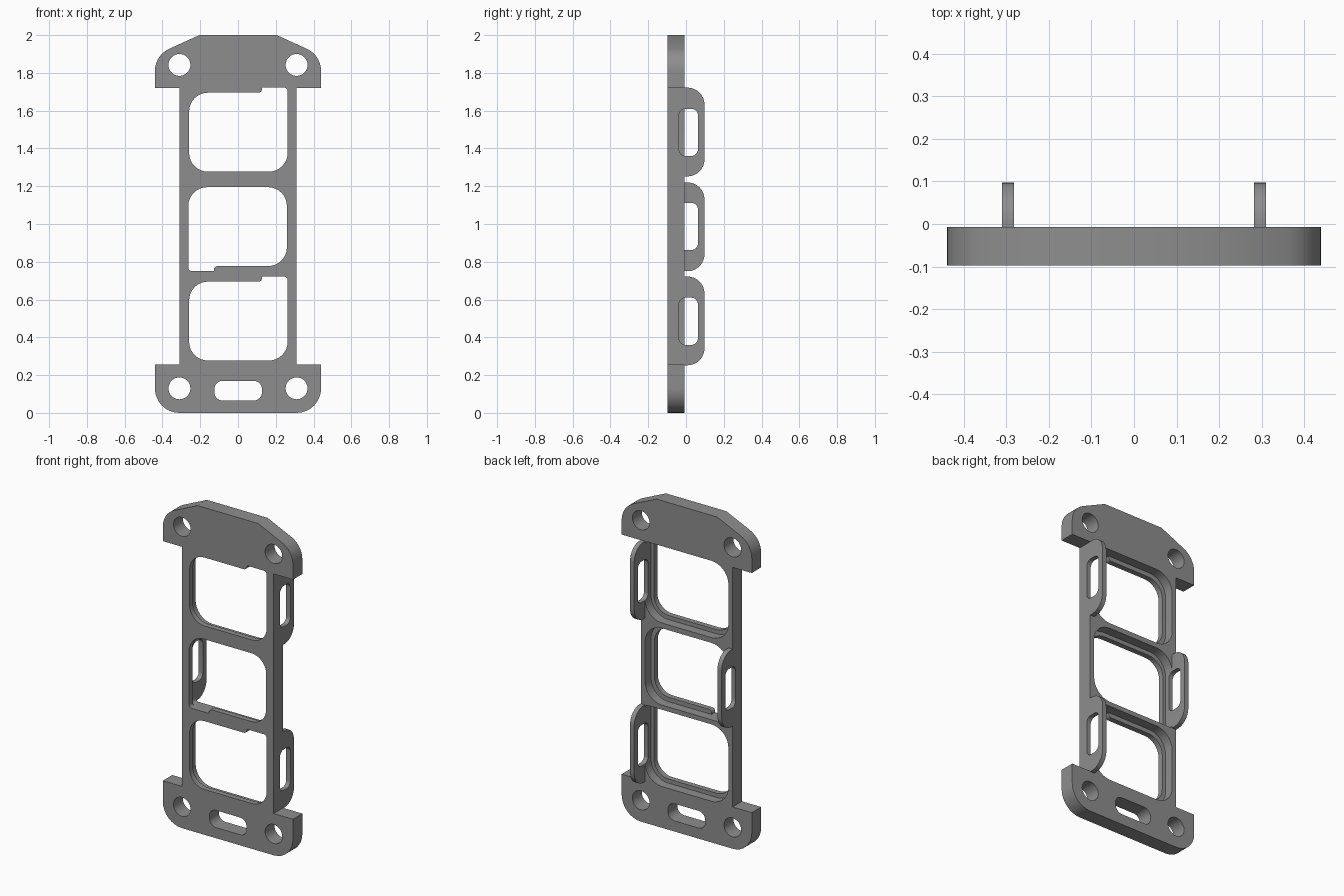
import bpy, bmesh, math
from mathutils import Vector

if "Cube" in bpy.data.objects:
    bpy.data.objects.remove(bpy.data.objects["Cube"])

FRONT, BACK, TAB_BACK = -0.098, -0.007, 0.098
LIP = -0.065          # floor of the rear recesses
WALL = 0.282          # inner face of the side walls
RAIL = 0.31           # outer face of the side rails

grey = bpy.data.materials.new("grey")
grey.diffuse_color = (0.27, 0.27, 0.27, 1)
grey.use_nodes = True
grey.node_tree.nodes["Principled BSDF"].inputs["Base Color"].default_value = grey.diffuse_color


def fillet(points, steps=8):
    """Round each (a, b, radius) corner of a polygon."""
    out = []
    for i, (a, b, r) in enumerate(points):
        p = Vector((a, b))
        if r == 0:
            out.append(p)
            continue
        u = (Vector(points[i - 1][:2]) - p).normalized()
        v = (Vector(points[(i + 1) % len(points)][:2]) - p).normalized()
        half = u.angle(v) / 2
        centre = p + (u + v).normalized() * (r / math.sin(half))
        start = p + u * (r / math.tan(half)) - centre
        end = p + v * (r / math.tan(half)) - centre
        sweep = math.atan2(start.x * end.y - start.y * end.x, start.dot(end))
        for k in range(steps + 1):
            t = sweep * k / steps
            c, s = math.cos(t), math.sin(t)
            out.append(centre + Vector((start.x * c - start.y * s, start.x * s + start.y * c)))
    return out


def prism(name, outline, axis, lo, hi):
    """Extrude an outline along x (outline is y, z) or along y (outline is x, z)."""
    bm = bmesh.new()
    place = (lambda p, t: (t, p[0], p[1])) if axis == "x" else (lambda p, t: (p[0], t, p[1]))
    face = bm.faces.new([bm.verts.new(place(p, lo)) for p in outline])
    ext = bmesh.ops.extrude_face_region(bm, geom=[face])
    move = (hi - lo, 0, 0) if axis == "x" else (0, hi - lo, 0)
    bmesh.ops.translate(bm, vec=move, verts=[g for g in ext["geom"] if isinstance(g, bmesh.types.BMVert)])
    bmesh.ops.recalc_face_normals(bm, faces=bm.faces)
    mesh = bpy.data.meshes.new(name)
    bm.to_mesh(mesh)
    bm.free()
    mesh.materials.append(grey)
    obj = bpy.data.objects.new(name, mesh)
    bpy.context.collection.objects.link(obj)
    return obj


def combine(target, tool, operation):
    mod = target.modifiers.new("boolean", "BOOLEAN")
    mod.operation, mod.solver, mod.object = operation, "EXACT", tool
    bpy.context.view_layer.objects.active = target
    bpy.ops.object.modifier_apply(modifier=mod.name)
    bpy.data.objects.remove(tool)


def box(a0, b0, a1, b1, r):
    return [(a0, b0, r), (a1, b0, r), (a1, b1, r), (a0, b1, r)]


# Flat plate: two flanges joined by side rails
right_half = [(0.44, 0, 0.13), (0.44, 0.255, 0), (RAIL, 0.255, 0), (RAIL, 1.72, 0),
              (0.44, 1.72, 0), (0.44, 1.893, 0.13), (0.205, 2.0, 0)]
left_half = [(-x, z, r) for x, z, r in reversed(right_half)]
frame = prism("frame", fillet(right_half + left_half), "y", FRONT, BACK)

# Mounting holes and the slot in the lower flange
for x in (-RAIL, RAIL):
    for z in (0.13, 1.842):
        ring = [(x + 0.058 * math.cos(k * math.pi / 16), z + 0.058 * math.sin(k * math.pi / 16))
                for k in range(32)]
        combine(frame, prism("hole_cutter", ring, "y", -0.2, 0.2), "DIFFERENCE")
combine(frame, prism("slot_cutter", fillet(box(-0.125, 0.065, 0.127, 0.17, 0.045)), "y", -0.2, 0.2), "DIFFERENCE")

# Windows: (flip, height offset); the middle one is turned half round
opening = [(-0.259, 0.277, 0.1), (0.263, 0.277, 0.1), (0.263, 0.722, 0.02),
           (0.128, 0.722, 0), (0.128, 0.695, 0.02), (-0.259, 0.695, 0.1)]
recess = [(-WALL, 0.252, 0.115), (WALL, 0.252, 0.115), (WALL, 0.722, 0.02), (-WALL, 0.722, 0.115)]
tab = [(-0.05, 0.252, 0), (TAB_BACK, 0.252, 0.09), (TAB_BACK, 0.722, 0.09), (-0.05, 0.722, 0)]
slot = box(-0.037, 0.36, 0.063, 0.61, 0.035)

for flip, dz in ((1, 0), (-1, 1.472), (1, 1.0)):
    def window(points):
        return fillet([(flip * x, flip * z + dz, r) for x, z, r in points])

    def side(points):
        return fillet([(y, flip * z + dz, r) for y, z, r in points])

    # Front opening, then the wider recess behind it
    combine(frame, prism("opening_cutter", window(opening), "y", -0.2, 0.2), "DIFFERENCE")
    combine(frame, prism("recess_cutter", window(recess), "y", LIP, 0.05), "DIFFERENCE")
    # Side tab with its strap slot
    lo, hi = sorted((flip * WALL, flip * RAIL))
    combine(frame, prism("tab", side(tab), "x", lo, hi), "UNION")
    combine(frame, prism("tab_slot_cutter", side(slot), "x", lo - 0.03, hi + 0.03), "DIFFERENCE")

bpy.ops.object.select_all(action="DESELECT")
frame.select_set(True)
bpy.context.view_layer.objects.active = frame
bpy.ops.object.shade_smooth_by_angle(angle=math.radians(30))
